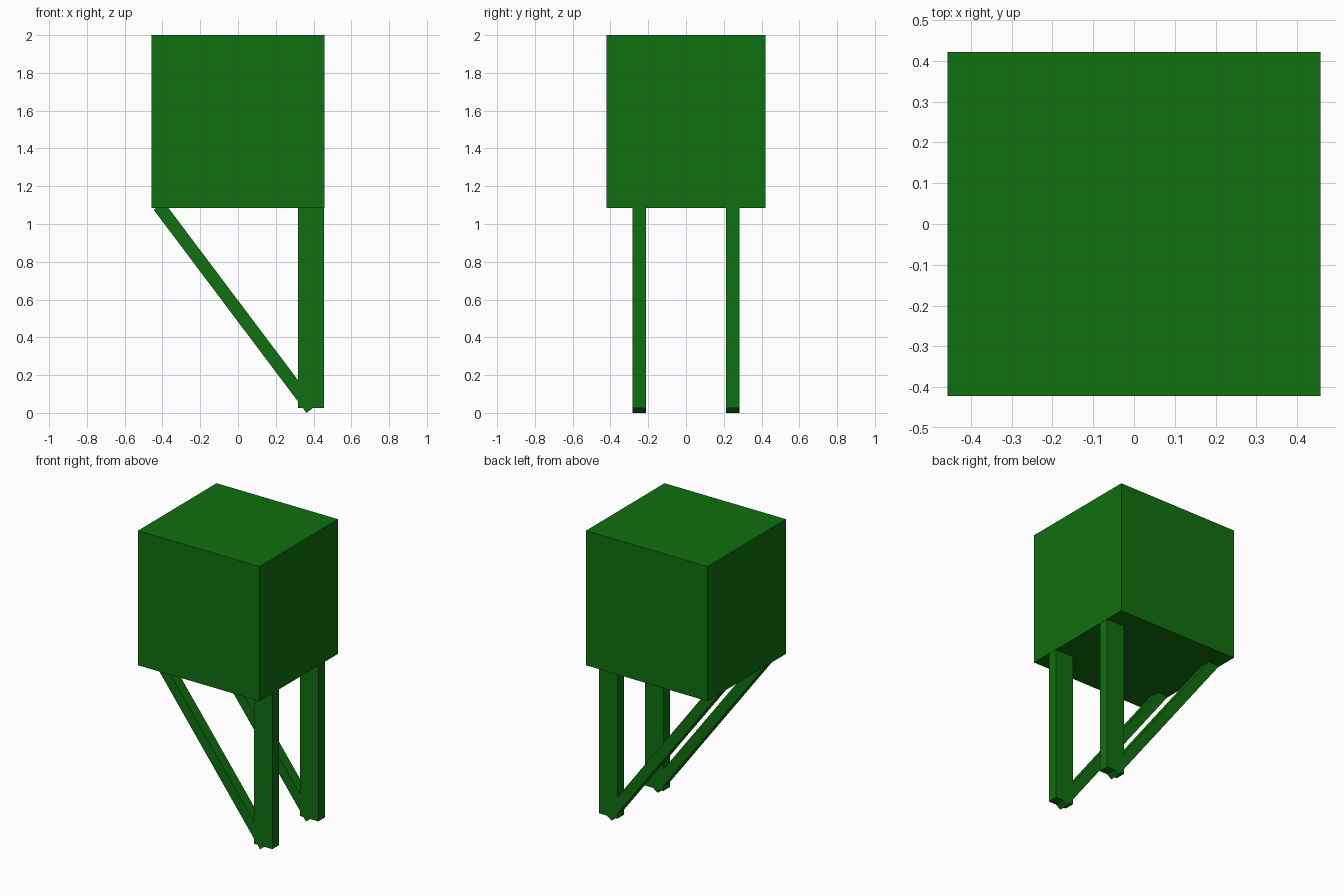
import bpy
from mathutils import Vector

default = bpy.data.objects.get("Cube")
if default:
    bpy.data.objects.remove(default, do_unlink=True)

GREEN = (0.005, 0.16, 0.005, 1.0)
green = bpy.data.materials.new("green")
green.use_nodes = True
green.diffuse_color = GREEN
green.node_tree.nodes["Principled BSDF"].inputs["Base Color"].default_value = GREEN


def box(name, center, size, tilt=0.0):
    """Box of the given size, turned about the y axis by tilt."""
    bpy.ops.mesh.primitive_cube_add(size=1, location=center, rotation=(0, tilt, 0))
    obj = bpy.context.object
    obj.name = name
    obj.scale = size
    obj.data.materials.append(green)
    return obj


# Main block
box("block", (0, 0, 1.5425), (0.914, 0.844, 0.915))

# Brace runs from the foot of each post up to the far edge of the block
THICK = 0.068
foot, head = Vector((0.363, 0, 0)), Vector((-0.446, 0, 1.075))
along = head - foot
normal = Vector((along.z, 0, -along.x)).normalized()
brace_center = (foot + head) / 2 + normal * THICK / 2
tilt = Vector((0, 0, 1)).rotation_difference(along).to_euler().y

for side, y in (("front", -0.247), ("back", 0.247)):
    box(side + "_post", (0.387, y, 0.555), (0.137, 0.07, 1.06))
    box(side + "_brace", (brace_center.x, y, brace_center.z),
        (THICK, 0.07, along.length), tilt)
